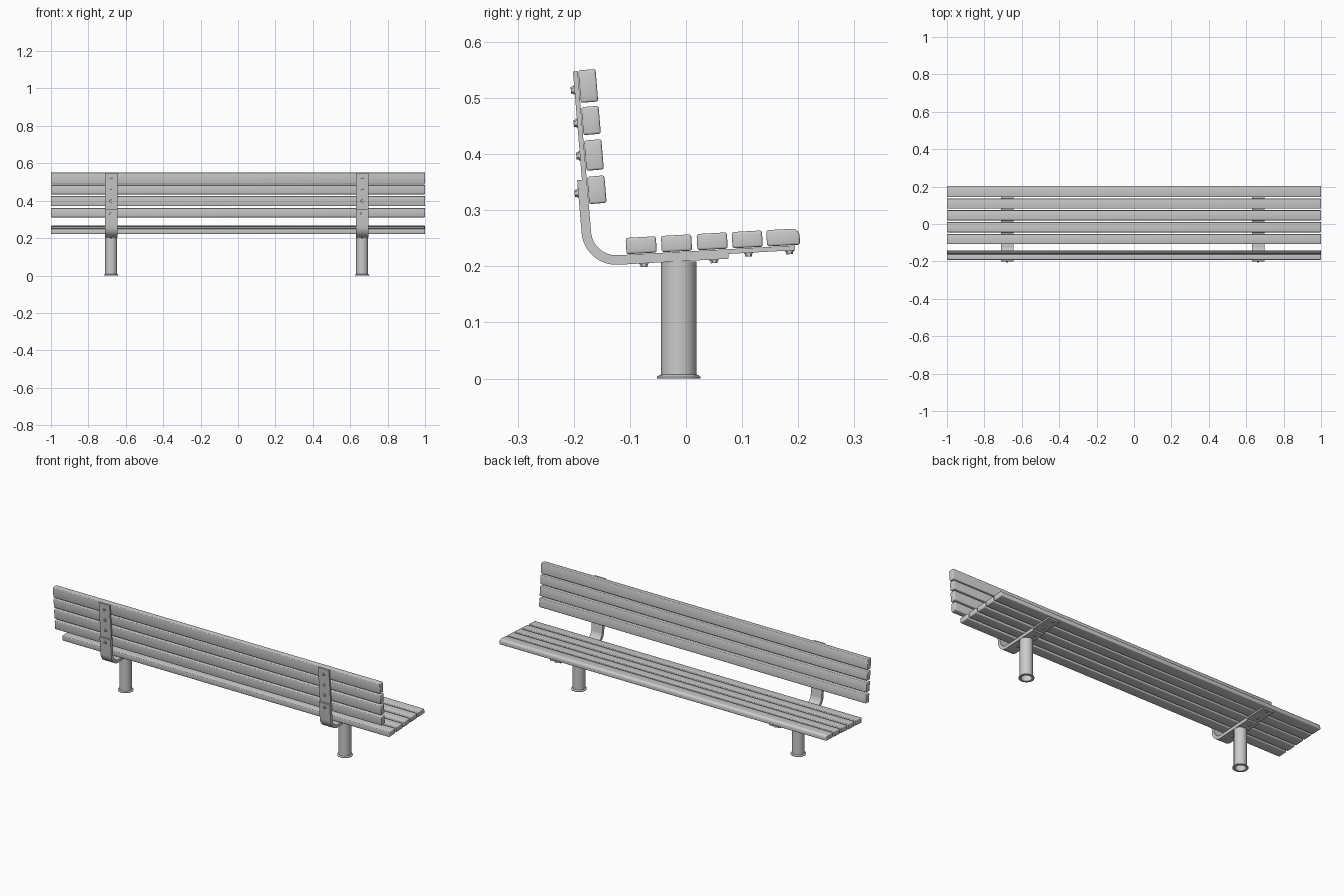
import bpy, bmesh, math
from mathutils import Vector, Matrix

cube = bpy.data.objects.get("Cube")
if cube:
    bpy.data.objects.remove(cube, do_unlink=True)

grey = bpy.data.materials.new("plain grey")
grey.use_nodes = True
grey.diffuse_color = (0.6, 0.6, 0.6, 1)
grey.node_tree.nodes["Principled BSDF"].inputs["Base Color"].default_value = (0.6, 0.6, 0.6, 1)


def finish(name, bm, angle):
    bmesh.ops.recalc_face_normals(bm, faces=bm.faces)
    mesh = bpy.data.meshes.new(name)
    bm.to_mesh(mesh)
    bm.free()
    mesh.materials.append(grey)
    obj = bpy.data.objects.new(name, mesh)
    bpy.context.collection.objects.link(obj)
    bpy.ops.object.select_all(action='DESELECT')
    obj.select_set(True)
    bpy.context.view_layer.objects.active = obj
    bpy.ops.object.shade_smooth_by_angle(angle=math.radians(angle))
    return obj


# Inner face of the strap: a reclined back line and a rising seat line
LEAN, RISE = 0.083, 0.055
TOP_Z, FRONT_Y = 0.548, 0.194
STRAP = 0.0085
STRAP_X = (-0.678, 0.664)


def back_point(z):
    return Vector((-0.193 + LEAN * (TOP_Z - z), z))


def seat_point(y):
    return Vector((y, 0.2195 + RISE * (y + 0.128)))


back_dir = Vector((LEAN, -1)).normalized()
seat_dir = Vector((1, RISE)).normalized()
back_out = Vector((-1, -LEAN)).normalized()
seat_out = Vector((RISE, -1)).normalized()


# Slats: rounded boards running along x
def slat(name, centre, tilt, depth, height, round_front=False):
    bm = bmesh.new()
    bmesh.ops.create_cube(bm, size=1)
    bmesh.ops.scale(bm, vec=(2, depth, height), verts=bm.verts)
    if round_front:
        edge = [e for e in bm.edges if all(v.co.y > 0 and v.co.z > 0 for v in e.verts)]
        bmesh.ops.bevel(bm, geom=edge, offset=0.013, segments=5, profile=0.5, affect='EDGES')
    sharp = [e for e in bm.edges if len(e.link_faces) == 2 and e.calc_face_angle() > 0.8]
    bmesh.ops.bevel(bm, geom=sharp, offset=0.004, segments=3, profile=0.5, affect='EDGES')
    bm.transform(Matrix.Translation((0, centre[0], centre[1])) @ Matrix.Rotation(tilt, 4, 'X'))
    finish(name, bm, 50)


seat_tilt = math.atan(RISE)
for i, y in enumerate((-0.079, -0.016, 0.0475, 0.110, 0.174)):
    thick = 0.029
    front = i == 4
    centre = seat_point(y) - seat_out * (thick / 2 + 0.001)
    slat(f"seat_slat_{i + 1}", centre, seat_tilt, 0.059 if front else 0.054, thick, front)

back_tilt = math.atan(LEAN)
for i, (z, tall) in enumerate(((0.5215, 0.058), (0.460, 0.050), (0.3985, 0.054), (0.3365, 0.049))):
    thick = 0.031
    centre = back_point(z) - back_out * (thick / 2 + 0.001)
    centre.y = z
    slat(f"back_slat_{i + 1}", centre, back_tilt, thick, tall)


# Strap paths: points with outward directions, filleted at the corner
def strap_path(top_z, front_y):
    radius, steps = 0.045, 12
    # corner where the two straight lines meet
    y = -0.165
    for _ in range(5):
        y = back_point(seat_point(y).y).x
    corner = seat_point(y)
    turn = back_dir.angle(seat_dir)
    start = corner - back_dir * radius * math.tan(turn / 2)
    hub = start - back_out * radius
    a0 = math.atan2(back_out.y, back_out.x)
    path = [(back_point(top_z), back_out)]
    for i in range(steps + 1):
        a = a0 + turn * i / steps
        out = Vector((math.cos(a), math.sin(a)))
        path.append((hub + out * radius, out))
    path.append((seat_point(front_y), seat_out))
    return path


def strap(name, x, path, inner, outer, width):
    bm = bmesh.new()
    rings = []
    for p, out in path:
        a, b = p + out * inner, p + out * outer
        rings.append([bm.verts.new((x + s * width / 2, q.x, q.y))
                      for s, q in ((-1, a), (1, a), (1, b), (-1, b))])
    for r, s in zip(rings, rings[1:]):
        for k in range(4):
            n = (k + 1) % 4
            bm.faces.new((r[k], r[n], s[n], s[k]))
    bm.faces.new(rings[0])
    bm.faces.new(rings[-1])
    finish(name, bm, 30)


# Bolts: washer plus hexagonal head
def bolt(name, x, point, out):
    bm = bmesh.new()
    axis = Vector((0, out.x, out.y))
    turn = axis.to_track_quat('Z', 'Y').to_matrix().to_4x4()
    place = Matrix.Translation((x, point.x, point.y)) @ turn
    for sides, radius, low, high in ((20, 0.0085, -0.001, 0.002), (6, 0.0065, 0.001, 0.0065)):
        bmesh.ops.create_cone(bm, cap_ends=True, segments=sides, radius1=radius, radius2=radius * 0.95,
                              depth=high - low, matrix=place @ Matrix.Translation((0, 0, (low + high) / 2)))
    finish(name, bm, 30)


# Posts: hollow pipe with a flared foot
def post(name, x):
    bm = bmesh.new()
    profile = ((0.027, 0.205), (0.027, 0.0), (0.039, 0.0), (0.039, 0.003),
               (0.035, 0.006), (0.032, 0.007), (0.032, 0.209))
    verts = [bm.verts.new((r, 0, z)) for r, z in profile]
    edges = [bm.edges.new(pair) for pair in zip(verts, verts[1:])]
    bmesh.ops.spin(bm, geom=verts + edges, cent=(0, 0, 0), axis=(0, 0, 1),
                   angle=math.tau, steps=32, use_merge=True)
    bmesh.ops.remove_doubles(bm, verts=bm.verts, dist=0.0001)
    bmesh.ops.holes_fill(bm, edges=[e for e in bm.edges if e.is_boundary], sides=0)
    bmesh.ops.translate(bm, vec=(x, -0.013, 0), verts=bm.verts)
    finish(name, bm, 30)


for side, x in zip(("right", "left"), STRAP_X):
    post(f"{side}_post", x)
    strap(f"{side}_strap", x, strap_path(TOP_Z, FRONT_Y), 0, STRAP, 0.066)
    strap(f"{side}_strap_brace", x, strap_path(0.355, 0.075), STRAP, STRAP * 2, 0.066)
    for i, z in enumerate((0.515, 0.456, 0.398, 0.332)):
        depth = STRAP * (2 if z < 0.355 else 1)
        bolt(f"{side}_back_bolt_{i + 1}", x, back_point(z) + back_out * depth, back_out)
    for i, y in enumerate((-0.076, 0.049, 0.111, 0.184)):
        depth = STRAP * (2 if y < 0.075 else 1)
        bolt(f"{side}_seat_bolt_{i + 1}", x, seat_point(y) + seat_out * depth, seat_out)
